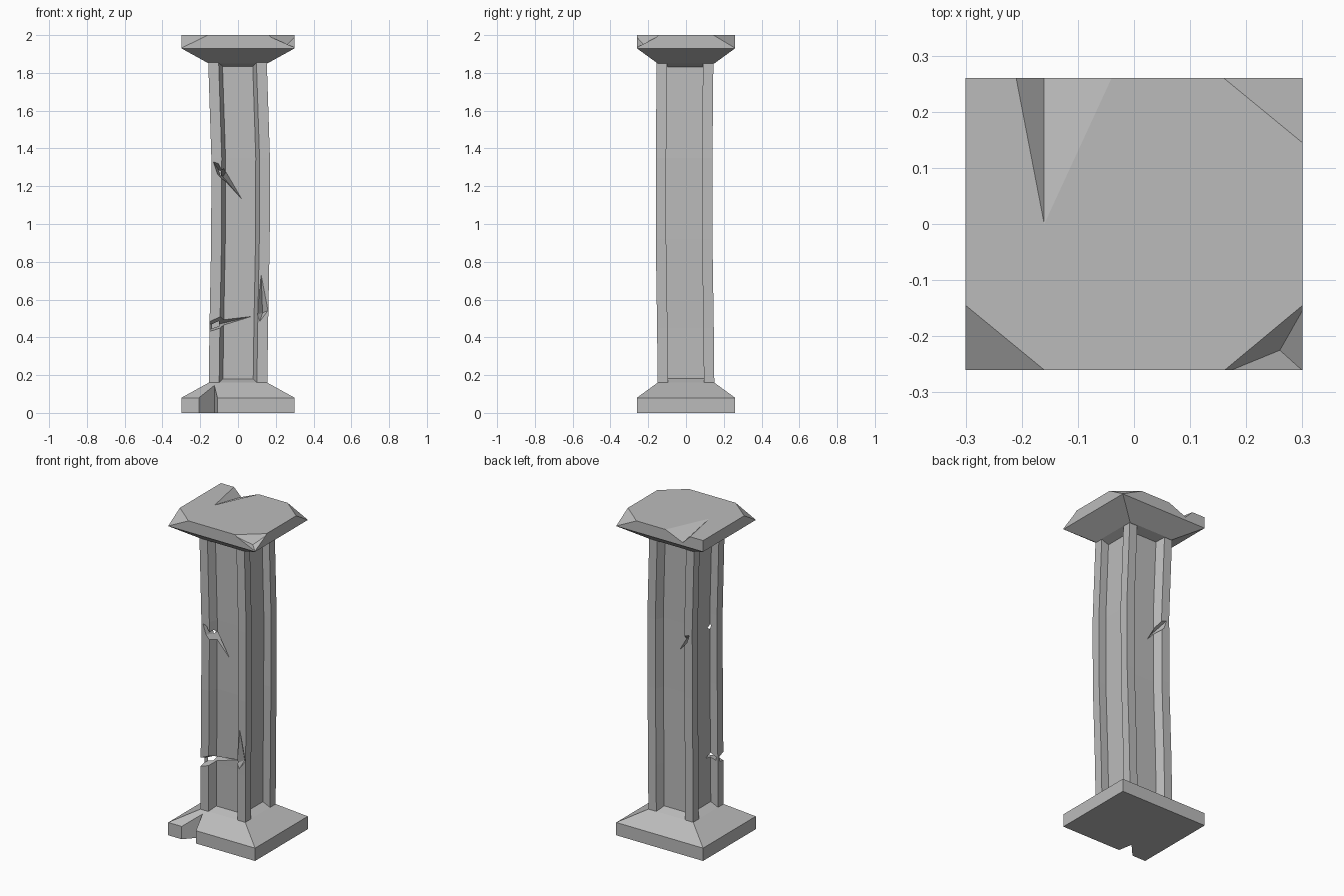
import bpy, bmesh
from mathutils import Vector

if "Cube" in bpy.data.objects:
    bpy.data.objects.remove(bpy.data.objects["Cube"])

stone = bpy.data.materials.new("grey_stone")
stone.use_nodes = True
GREY = (0.5, 0.5, 0.5, 1)
stone.diffuse_color = GREY
stone.node_tree.nodes["Principled BSDF"].inputs["Base Color"].default_value = GREY


def add_object(name, bm):
    bmesh.ops.recalc_face_normals(bm, faces=bm.faces)
    mesh = bpy.data.meshes.new(name)
    bm.to_mesh(mesh)
    bm.free()
    mesh.materials.append(stone)
    obj = bpy.data.objects.new(name, mesh)
    bpy.context.scene.collection.objects.link(obj)
    return obj


def loft(rings):
    """Skin a stack of closed rings and cap both ends."""
    bm = bmesh.new()
    loops = [[bm.verts.new(p) for p in ring] for ring in rings]
    n = len(loops[0])
    for low, high in zip(loops, loops[1:]):
        for i in range(n):
            j = (i + 1) % n
            bm.faces.new((low[i], low[j], high[j], high[i]))
    bm.faces.new(loops[0][::-1])
    bm.faces.new(loops[-1])
    return bm


def rectangle(hx, hy, z):
    return [(-hx, -hy, z), (hx, -hy, z), (hx, hy, z), (-hx, hy, z)]


def slice_off(bm, a, b, c):
    """Cut away the outer side of the plane through three points."""
    a, b, c = Vector(a), Vector(b), Vector(c)
    normal = (b - a).cross(c - a).normalized()
    if normal.z < 0:
        normal.negate()
    bmesh.ops.bisect_plane(bm, geom=bm.verts[:] + bm.edges[:] + bm.faces[:],
                           dist=1e-5, plane_co=a, plane_no=normal, clear_outer=True)
    bmesh.ops.holes_fill(bm, edges=[e for e in bm.edges if e.is_boundary])


def chip(obj, points):
    """Subtract the convex hull of a few points."""
    bm = bmesh.new()
    for p in points:
        bm.verts.new(p)
    bmesh.ops.convex_hull(bm, input=bm.verts[:])
    cutter = add_object("chip_cutter", bm)
    cutter.hide_render = True
    mod = obj.modifiers.new("chip", 'BOOLEAN')
    mod.operation, mod.solver, mod.object = 'DIFFERENCE', 'EXACT', cutter
    bpy.context.view_layer.update()
    graph = bpy.context.evaluated_depsgraph_get()
    result = bpy.data.meshes.new_from_object(obj.evaluated_get(graph))
    obj.modifiers.clear()
    obj.data = result
    bpy.data.objects.remove(cutter)


# Base: square plinth with sloped shoulders and a broken front edge
base = add_object("base", loft([rectangle(0.30, 0.26, 0), rectangle(0.30, 0.26, 0.08),
                                rectangle(0.155, 0.15, 0.16), rectangle(0.10, 0.09, 0.185)]))
chip(base, [(x, y, z) for z in (-0.05, 0.3)
            for x, y in ((-0.225, -0.28), (-0.105, -0.28), (-0.125, -0.17))])

# Shaft: four corner posts around recessed panels, gently bent
quarter = [(0.08, 0.10), (0.10, 0.15), (0.155, 0.15), (0.155, 0.095), (0.105, 0.095)]
profile = []
for sx, sy in ((1, -1), (1, 1), (-1, 1), (-1, -1)):
    corner = [(sx * x, sy * y) for x, y in quarter]
    profile += corner if sx * sy < 0 else corner[::-1]
bends = [(0.14, 0, 0), (0.45, 0.004, -0.003), (0.92, 0.013, -0.01),
         (1.35, 0.014, -0.01), (1.87, -0.003, -0.005)]
shaft = add_object("shaft", loft([[(x + dx, y + dy, z) for x, y in profile]
                                  for z, dx, dy in bends]))

# Shaft damage: low front crack, post chip, and matching gouges front and back
chip(shaft, [(-0.2, -0.18, 0.41), (-0.2, -0.18, 0.47), (-0.09, -0.18, 0.52),
             (0.09, -0.11, 0.515), (-0.1, -0.05, 0.47)])
chip(shaft, [(0.08, -0.18, 0.51), (0.105, -0.18, 0.45), (0.12, -0.17, 0.8),
             (0.18, -0.18, 0.55), (0.13, -0.12, 0.53)])
for side in (1, -1):
    chip(shaft, [(x, side * y, z) for x, y, z in
                 ((-0.15, 0.2, 1.36), (-0.12, 0.2, 1.27), (0.03, 0.115, 1.12),
                  (-0.06, 0.12, 1.28), (-0.08, 0.06, 1.25))])

# Capital: mirrored plinth with two sloped corners
bm = loft([rectangle(0.10, 0.09, 1.83), rectangle(0.155, 0.15, 1.85),
           rectangle(0.30, 0.26, 1.93), rectangle(0.30, 0.26, 2)])
for s in (1, -1):
    slice_off(bm, (s * 0.3, s * 0.145, 2), (s * 0.16, s * 0.26, 2), (s * 0.3, s * 0.26, 1.931))
capital = add_object("capital", bm)

# Capital damage: chipped front corner and a wedge split at the back
chip(capital, [(0.15, -0.27, 2), (0.31, -0.137, 2), (0.31, -0.27, 1.93),
               (0.26, -0.225, 1.95), (0.31, -0.27, 2.1)])
chip(capital, [(-0.16, 0, 2), (-0.215, 0.286, 2), (-0.028, 0.286, 2),
               (-0.16, 0.286, 1.945), (-0.16, 0.286, 2.1)])
